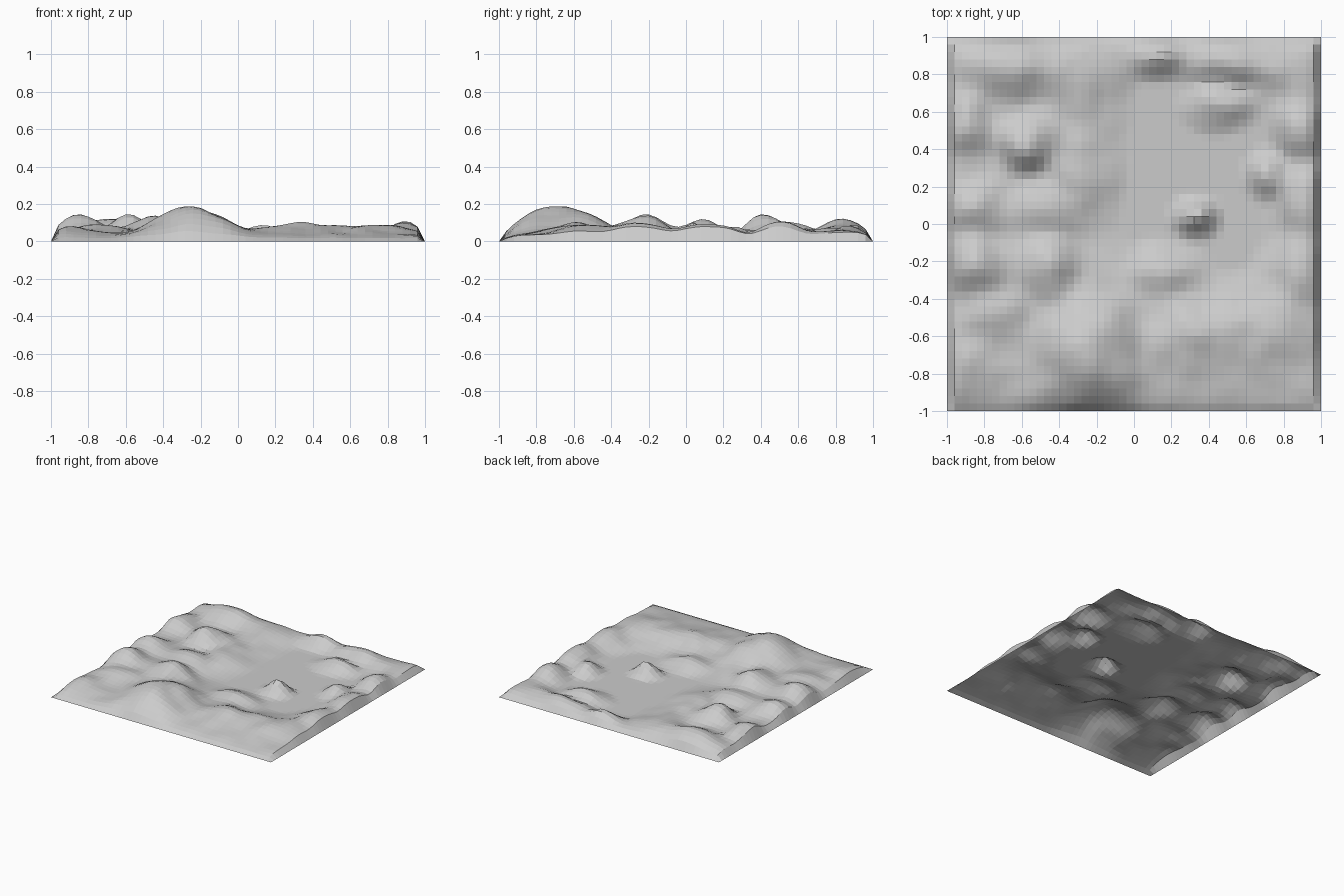
import bpy, bmesh, math
from mathutils import Vector, noise

# Hills: centre x, centre y, height, radius x, radius y
HILLS = [
    # front left mountain and the ridges beside it
    (-0.25, -0.68, 0.180, 0.26, 0.34), (-0.74, -0.47, 0.085, 0.22, 0.17),
    (-0.88, -0.74, 0.075, 0.17, 0.17),
    # left side hills
    (-0.85, -0.22, 0.140, 0.17, 0.15), (-0.47, -0.22, 0.135, 0.16, 0.15),
    (-0.87, 0.08, 0.115, 0.19, 0.15), (-0.50, 0.08, 0.085, 0.19, 0.16),
    (-0.57, 0.43, 0.143, 0.15, 0.13), (-0.91, 0.52, 0.105, 0.15, 0.17),
    (-0.30, 0.30, 0.070, 0.17, 0.30), (-0.66, 0.85, 0.118, 0.30, 0.18),
    (-0.28, 0.75, 0.065, 0.20, 0.25),
    # back ridge
    (0.13, 0.91, 0.095, 0.16, 0.09), (0.50, 0.88, 0.085, 0.22, 0.12),
    (0.86, 0.85, 0.055, 0.20, 0.20), (0.47, 0.63, 0.070, 0.17, 0.10),
    # right rim
    (0.89, 0.50, 0.110, 0.12, 0.15), (0.72, 0.26, 0.080, 0.09, 0.10),
    (0.91, 0.12, 0.095, 0.13, 0.22), (0.90, -0.25, 0.100, 0.15, 0.20),
    # islands in the basin
    (0.33, 0.04, 0.110, 0.09, 0.08), (0.15, -0.27, 0.075, 0.17, 0.12),
    # front slope
    (0.32, -0.60, 0.098, 0.28, 0.21), (0.75, -0.56, 0.085, 0.30, 0.21),
]


def height(x, y):
    # slight warping keeps the hill outlines irregular
    p = Vector((x * 4, y * 4, 3.0))
    u = x + 0.03 * noise.noise(p)
    v = y + 0.03 * noise.noise(p + Vector((9, 5, 2)))
    total = 0.0
    for cx, cy, h, rx, ry in HILLS:
        d = ((u - cx) / rx) ** 2 + ((v - cy) / ry) ** 2
        total += (h * 1.06 * math.exp(-d * 0.9)) ** 2.2
    # gentle land outside the flat basin
    r = math.hypot((u - 0.22) / 0.6, (v - 0.2) / 0.62)
    total += (0.045 * min(1, max(0, (r - 0.9) * 2.5))) ** 2.2
    z = total ** (1 / 2.2)
    z += 0.014 * noise.noise(p * 1.7) * min(1, z / 0.05) - 0.009
    # sheet drops to zero at its border
    edge = (1 - abs(x) ** 60) * (1 - abs(y) ** (20 if y < 0 else 32))
    return min(0.187, max(0.0, z)) * max(0.0, edge)


# Terrain sheet
bm = bmesh.new()
bmesh.ops.create_grid(bm, x_segments=50, y_segments=50, size=1)
for v in bm.verts:
    v.co.z = height(v.co.x, v.co.y)
mesh = bpy.data.meshes.new("terrain")
bm.to_mesh(mesh)
bm.free()
terrain = bpy.data.objects.new("terrain", mesh)
bpy.context.collection.objects.link(terrain)
